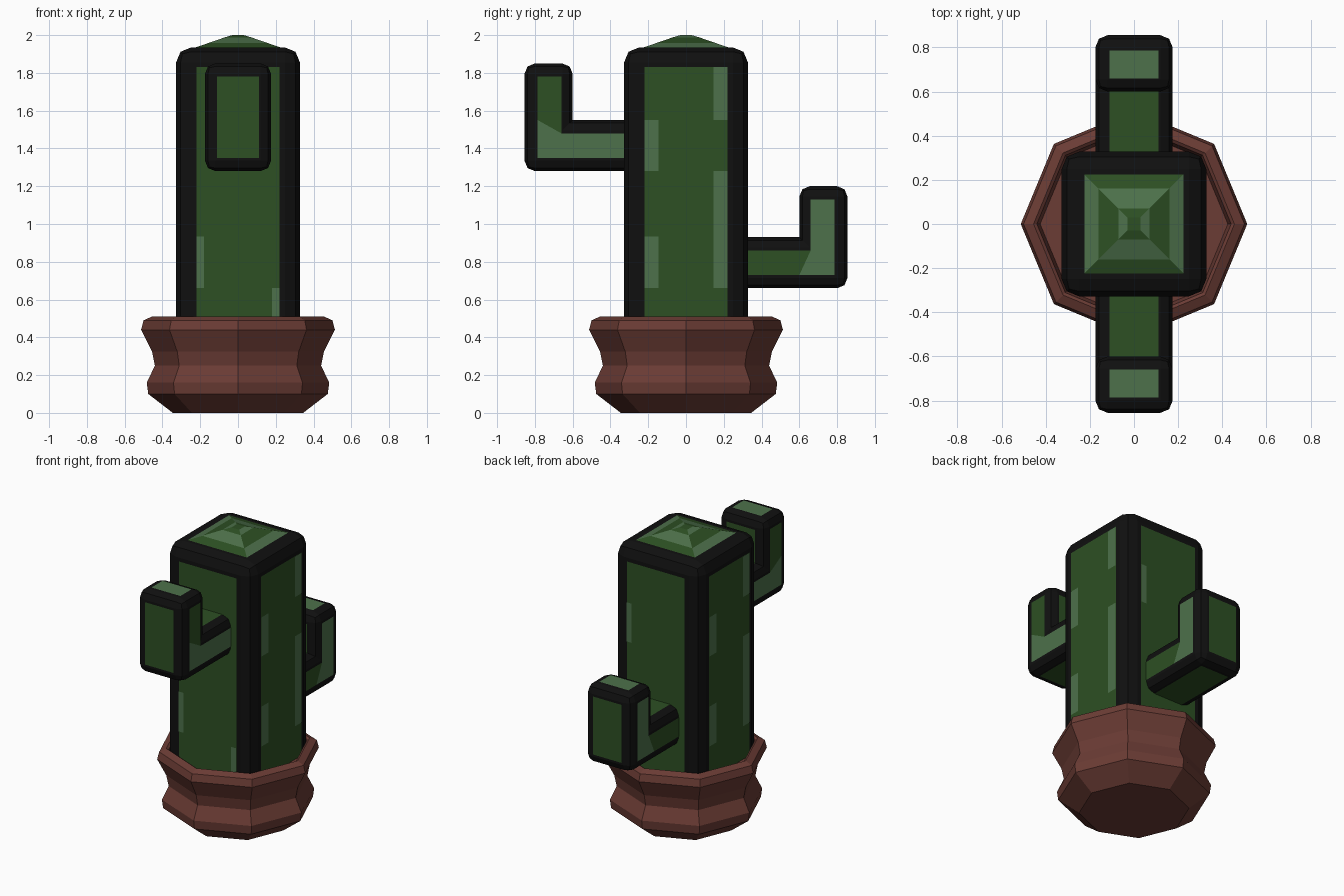
import bpy, bmesh, math
from mathutils import Vector

if "Cube" in bpy.data.objects:
    bpy.data.objects.remove(bpy.data.objects["Cube"])


def material(name, rgb):
    m = bpy.data.materials.new(name)
    m.diffuse_color = (*rgb, 1)
    m.use_nodes = True
    m.node_tree.nodes["Principled BSDF"].inputs["Base Color"].default_value = m.diffuse_color
    return m


BLACK = material("black", (0.005, 0.005, 0.005))
GREEN = material("green", (0.026, 0.08, 0.017))
LIGHT = material("light_green", (0.075, 0.165, 0.07))
BROWN = material("brown", (0.147, 0.045, 0.035))


def finish(bm, name, mats):
    me = bpy.data.meshes.new(name)
    bm.to_mesh(me)
    bm.free()
    for m in mats:
        me.materials.append(m)
    ob = bpy.data.objects.new(name, me)
    bpy.context.collection.objects.link(ob)
    return ob


def prism(name, pts, direction, bevel, keep_sharp):
    """Extrude a polygon and bevel its convex edges, except those at the hidden end."""
    bm = bmesh.new()
    f = bm.faces.new([bm.verts.new(p) for p in pts])
    r = bmesh.ops.extrude_face_region(bm, geom=[f], use_keep_orig=True)
    verts = [g for g in r["geom"] if isinstance(g, bmesh.types.BMVert)]
    bmesh.ops.translate(bm, verts=verts, vec=direction)
    bmesh.ops.recalc_face_normals(bm, faces=bm.faces[:])
    edges = [e for e in bm.edges if e.is_convex
             and not all(keep_sharp(v.co) for v in e.verts)]
    bmesh.ops.bevel(bm, geom=edges, offset=bevel, segments=2, profile=0.5,
                    affect='EDGES', clamp_overlap=True)
    return finish(bm, name, [BLACK])


def panels(name, polys):
    """Flat coloured inlays: list of (points, outward direction, light or not)."""
    bm = bmesh.new()
    for pts, out, light in polys:
        n = Vector(out)
        f = bm.faces.new([bm.verts.new(Vector(p) + n * 0.003) for p in pts])
        f.normal_update()
        if f.normal.dot(n) < 0:
            f.normal_flip()
        f.material_index = int(light)
    return finish(bm, name, [GREEN, LIGHT])


# Pot: eight-sided turned profile with a recessed soil floor
profile = [(0.345, 0), (0.475, 0.10), (0.483, 0.16), (0.44, 0.25), (0.455, 0.325),
           (0.513, 0.44), (0.50, 0.49), (0.455, 0.51), (0.44, 0.50), (0.425, 0.43)]
bm = bmesh.new()
rings = [[bm.verts.new((r * math.cos(i * math.pi / 4), r * math.sin(i * math.pi / 4), z))
          for i in range(8)] for r, z in profile]
for a, b in zip(rings, rings[1:]):
    for i in range(8):
        j = (i + 1) % 8
        bm.faces.new((a[i], a[j], b[j], b[i]))
bm.faces.new(rings[0][::-1])
bm.faces.new(rings[-1])
finish(bm, "pot", [BROWN])

# Trunk: square column with rounded corners
H = 0.328
prism("trunk", [(-H, -H, 0.42), (H, -H, 0.42), (H, H, 0.42), (-H, H, 0.42)],
      (0, 0, 1.935 - 0.42), 0.08, lambda c: c.z < 0.45)


# Trunk panels: one per side, with lighter strips along the edges
def strip(n, a, b, z0, z1, light, lift=0.0):
    nx, ny = n
    d = H + lift
    pts = [(nx * d - ny * s, ny * d + nx * s, z)
           for s, z in ((a, z0), (b, z0), (b, z1), (a, z1))]
    return pts, (nx, ny, 0), light


polys = []
side = [(-0.22, -0.145, 0.66, 0.935), (-0.22, -0.145, 1.28, 1.55),
        (0.145, 0.22, 0.66, 1.28), (0.145, 0.22, 1.55, 1.83)]
strips = {(0, -1): [(-0.22, -0.18, 0.66, 0.935), (0.18, 0.22, 0.43, 0.66)],
          (0, 1): [(-0.22, -0.18, 1.28, 1.55)],
          (1, 0): side, (-1, 0): side}
for n, lights in strips.items():
    polys.append(strip(n, -0.22, 0.22, 0.43, 1.83, False))
    polys += [strip(n, *s, True, 0.003) for s in lights]
panels("trunk_panels", polys)

# Crown: low stepped pyramid with alternating colours
bm = bmesh.new()
levels = [(0.225, 1.935), (0.16, 1.957), (0.07, 1.988), (0.03, 2.0)]
rings = [[bm.verts.new((sx * r, sy * r, z)) for sx, sy in ((-1, -1), (1, -1), (1, 1), (-1, 1))]
         for r, z in levels]
for k, (a, b) in enumerate(zip(rings, rings[1:])):
    for i in range(4):
        j = (i + 1) % 4
        f = bm.faces.new((a[i], a[j], b[j], b[i]))
        f.material_index = (k + i) % 2
bm.faces.new(rings[-1])
finish(bm, "crown", [GREEN, LIGHT])


# Arms: L-shaped limbs with inlaid panels
def arm(name, s, z0, light_foot):
    W, w = 0.175, 0.11
    zm, z1 = z0 + 0.27, z0 + 0.54 + (0.03 if s < 0 else 0)
    outline = [(0.25, z0), (0.855, z0), (0.855, z1), (0.6, z1), (0.6, zm), (0.25, zm)]
    prism(name, [(-W, s * u, z) for u, z in outline], (2 * W, 0, 0), 0.055,
          lambda c: abs(c.y) < 0.26)
    lo, hi, top = z0 + 0.07, zm - 0.07, z1 - 0.07
    if light_foot:
        foot = [(0.32, lo), (0.785, lo), (0.785, zm), (0.66, hi), (0.32, hi)]
        stem = [(0.66, hi), (0.785, zm), (0.785, top), (0.66, top)]
    else:
        foot = [(0.32, lo), (0.6, lo), (0.66, hi), (0.32, hi)]
        stem = [(0.6, lo), (0.785, lo), (0.785, top), (0.66, top), (0.66, hi)]
    p = []
    for sx in (-1, 1):
        p.append(([(sx * W, s * u, z) for u, z in foot], (sx, 0, 0), light_foot))
        p.append(([(sx * W, s * u, z) for u, z in stem], (sx, 0, 0), not light_foot))

    def flat(y0, y1, z, nz, light):
        p.append(([(-w, s * y0, z), (w, s * y0, z), (w, s * y1, z), (-w, s * y1, z)],
                  (0, 0, nz), light))

    def upright(y, za, zb, out):
        p.append(([(-w, s * y, za), (w, s * y, za), (w, s * y, zb), (-w, s * y, zb)],
                  (0, s * out, 0), False))

    flat(0.66, 0.785, z1, 1, True)
    flat(0.32, 0.6, zm, 1, False)
    flat(0.32, 0.785, z0, -1, False)
    upright(0.855, lo, top, 1)
    upright(0.6, zm, top, -1)
    panels(name + "_panels", p)


arm("front_arm", -1, 1.28, True)
arm("back_arm", 1, 0.66, False)
